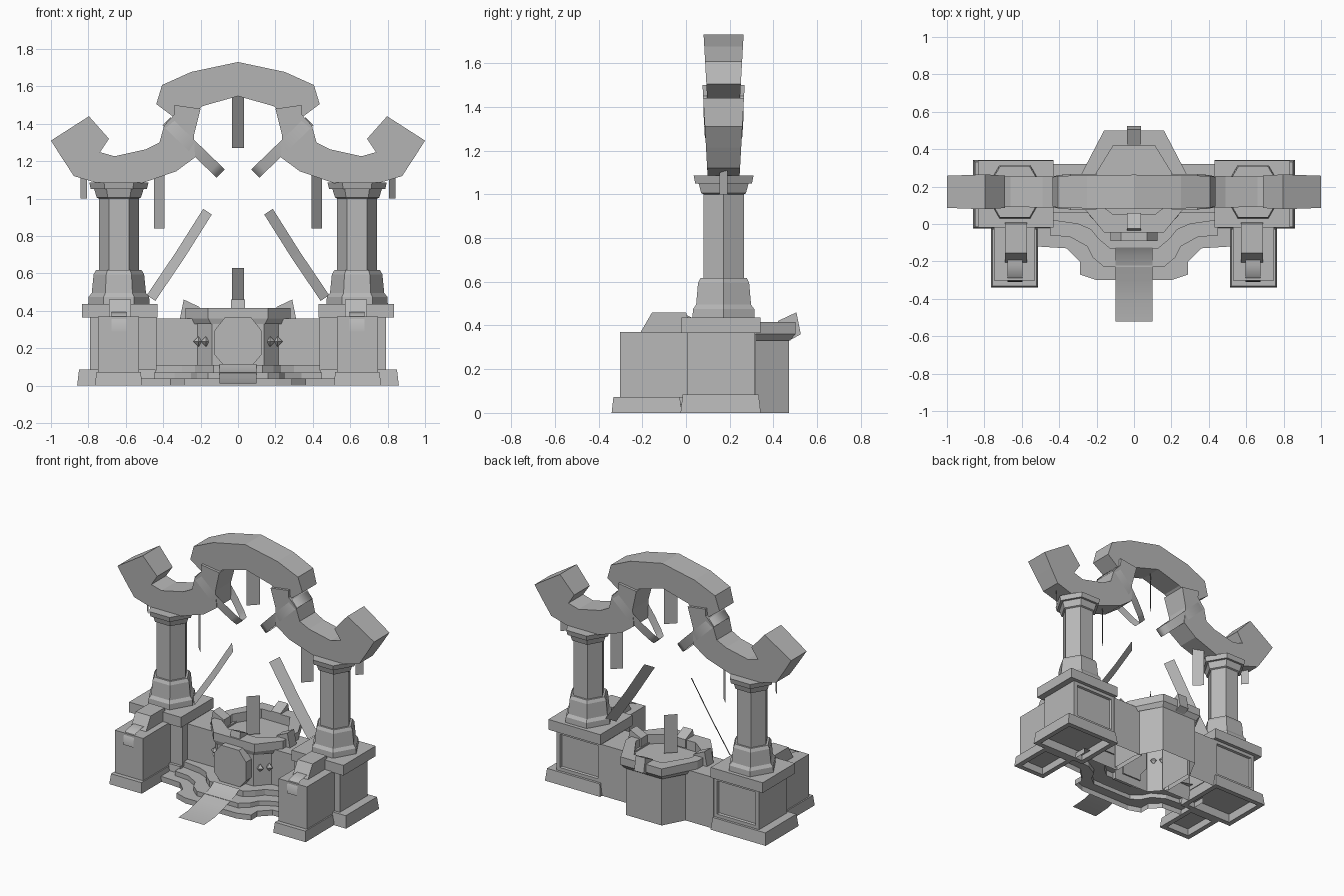
import bpy, bmesh, math
from mathutils import Vector

cube = bpy.data.objects.get("Cube")
if cube:
    bpy.data.objects.remove(cube, do_unlink=True)

stone = bpy.data.materials.new("grey_stone")
stone.use_nodes = True
GREY = (0.48, 0.48, 0.48, 1)
stone.diffuse_color = GREY
stone.node_tree.nodes["Principled BSDF"].inputs["Base Color"].default_value = GREY

CY = 0.172  # depth of the column and arch axis
SIDES = ((1, "left"), (-1, "right"))


def finish(name, bm, smooth=False):
    mesh = bpy.data.meshes.new(name)
    bm.to_mesh(mesh)
    bm.free()
    mesh.materials.append(stone)
    ob = bpy.data.objects.new(name, mesh)
    bpy.context.collection.objects.link(ob)
    if smooth:
        for p in mesh.polygons:
            p.use_smooth = True
    return ob


def loft(name, rings, bottom=True, top=True, closed=True, smooth=False, panels=(), hollow=0):
    """Skin matching rings of points; optionally recess side panels and the underside."""
    bm = bmesh.new()
    vr = [[bm.verts.new(p) for p in ring] for ring in rings]
    n = len(vr[0])
    for a, b in zip(vr, vr[1:]):
        for i in range(n if closed else n - 1):
            j = (i + 1) % n
            bm.faces.new((a[i], a[j], b[j], b[i]))
    if bottom:
        bm.faces.new(vr[0][::-1])
    if top:
        bm.faces.new(vr[-1])
    bmesh.ops.recalc_face_normals(bm, faces=bm.faces)
    for d in panels:
        faces = [f for f in bm.faces if f.normal.dot(Vector(d)) > 0.9]
        bmesh.ops.inset_individual(bm, faces=faces, thickness=0.04)
        bmesh.ops.inset_individual(bm, faces=faces, thickness=0.006, depth=-0.015)
    if hollow:
        faces = [f for f in bm.faces if f.normal.z < -0.9]
        bmesh.ops.inset_individual(bm, faces=faces, thickness=0.05)
        bmesh.ops.inset_individual(bm, faces=faces, thickness=0.002, depth=-hollow)
    return finish(name, bm, smooth)


def rect(x0, x1, y0, y1, z, s=0):
    return [(x0 + s, y0 + s, z), (x1 - s, y0 + s, z), (x1 - s, y1 - s, z), (x0 + s, y1 - s, z)]


def box(name, sx, x0, x1, y0, y1, z0, z1, taper=0, **kw):
    a, b = sorted((sx * x0, sx * x1))
    return loft(name, [rect(a, b, y0, y1, z0), rect(a, b, y0, y1, z1, taper)], **kw)


def mirrored(half, z):
    """Close a half outline (x > 0, front to back) across the middle."""
    return [(x, y, z) for x, y in half] + [(-x, y, z) for x, y in half[::-1]]


def hexagon(cx, r, z):
    angles = [i * math.pi / 3 for i in range(6)]
    return [(cx + r * math.cos(a), CY + r * math.sin(a), z) for a in angles]


def bar(name, sx, pairs, z0):
    """Sweep a section through pairs of edge points; it gets deeper with height above z0."""
    rings = []
    for a, b, c, d in pairs:
        h, k = (.073 + .056 * (z - z0) for z in (b, d))
        rings.append([(sx * a, CY - h, b), (sx * a, CY + h, b), (sx * c, CY + k, d), (sx * c, CY - k, d)])
    return loft(name, rings)


def cloth(name, centres, w, smooth=False):
    w = Vector(w)
    return loft(name, [[Vector(c) - w, Vector(c) + w] for c in centres],
                bottom=False, top=False, closed=False, smooth=smooth)


# Arch crown
crown = [(0, 1.73, 0, 1.548), (.25, 1.677, .19, 1.494),
         (.406, 1.607, .24, 1.455), (.437, 1.505, .35, 1.44)]
bar("arch_crown", 1, [(-a, b, -c, d) for a, b, c, d in crown[:0:-1]] + crown, 1.4)

for sx, side in SIDES:
    # Curled arch arm
    bar(f"arch_arm_{side}", sx, [
        (1, 1.31, .797, 1.44), (.94, 1.215, .69, 1.32), (.877, 1.12, .738, 1.248),
        (.76, 1.085, .66, 1.226), (.52, 1.08, .49, 1.264), (.33, 1.146, .42, 1.3),
        (.23, 1.22, .395, 1.39), (.235, 1.34, .34, 1.45), (.2, 1.48, .34, 1.5)], 1.08)

    # Strap looped round the arm
    half = [(0, .025), (.12, .045), (.35, .07), (.55, .086), (.93, .092), (1, .08)]
    path = half + [(t, -y) for t, y in half[::-1]]
    edges = [[(sx * (.092 + .29 * t + o), CY + y, 1.133 + .28 * t - o) for t, y in path]
             for o in (-.022, .022)]
    loft(f"strap_{side}", edges, bottom=False, top=False, smooth=True)

    # Hexagonal column with stepped base and capital
    profile = [(.435, .164), (.475, .162), (.495, .145), (.595, .135), (.617, .122), (.617, .107),
               (1.0, .107), (1.005, .118), (1.05, .132), (1.05, .15), (1.085, .158)]
    loft(f"column_{side}", [hexagon(sx * .637, r, z) for z, r in profile])

    # Plinth with a recessed back panel
    box(f"plinth_base_{side}", sx, .43, .86, -.025, .342, 0, .085, .01, hollow=.06)
    box(f"plinth_body_{side}", sx, .435, .79, .005, .315, .08, .37, panels=((0, 1, 0),))
    box(f"plinth_slab_{side}", sx, .43, .835, -.02, .34, .365, .437)

    # Front pedestal with sloped cap and draped scroll
    box(f"pedestal_base_{side}", sx, .512, .765, -.34, -.02, 0, .072, .008, hollow=.05)
    box(f"pedestal_body_{side}", sx, .528, .748, -.302, .01, .07, .37)
    cap = [(-.21, .365), (-.155, .46), (.0, .46), (.03, .365)]
    loft(f"pedestal_cap_{side}", [[(sx * x, y, z) for y, z in cap] for x in (.572, .69)])
    drape = [(-.155, .395), (-.22, .392), (-.28, .38), (-.307, .35), (-.31, .29)]
    cloth(f"pedestal_scroll_{side}", [(sx * .637, y, z) for y, z in drape], (.04, 0, 0), True)

    # Low wall between plinth and well
    box(f"wall_{side}", sx, .2, .44, .06, .32, 0, .36, bottom=False)

    # Hanging and wind-blown ribbons
    cloth(f"long_ribbon_{side}", [(sx * .42, CY, z) for z in (.84, 1.13)], (.028, sx * .028, 0))
    cloth(f"short_ribbon_{side}", [(sx * .825, CY, z) for z in (1.0, 1.13)], (.018, sx * .018, 0))
    cloth(f"blown_ribbon_{side}", [(sx * .163, CY, .93), (sx * .308, CY, .7), (sx * .465, CY, .468)],
          (sx * .023, .026, .015))

    # Pair of studs on the well
    bm = bmesh.new()
    for k in (0, 1):
        c = Vector((sx * (.172 + .04 * k), .0 + .045 * k, .235))
        before = set(bm.verts)
        bmesh.ops.create_uvsphere(bm, u_segments=4, v_segments=2, radius=.027)
        bmesh.ops.translate(bm, verts=[v for v in bm.verts if v not in before], vec=c)
    finish(f"studs_{side}", bm)

# Middle ribbons
cloth("crown_ribbon", [(0, CY, 1.27), (0, CY, 1.57)], (.031, .031, 0))
cloth("well_ribbon", [(0, CY, .36), (0, CY, .63)], (.031, .031, 0))

# Well drum, open underneath, and hollow rim
drum = [(.14, -.03), (.235, .08), (.235, .29), (.14, .47)]
loft("well_drum", [mirrored(drum, z) for z in (0, .345)], bottom=False)
lower = [(.145, -.035), (.25, .08), (.25, .29), (.145, .475)]
outer = [(.16, -.045), (.28, .1), (.28, .27), (.16, .5)]
inner = [(.11, .05), (.215, .13), (.215, .25), (.11, .42)]
loft("well_rim", [mirrored(p, z) for p, z in
                  ((lower, .33), (outer, .36), (outer, .415), (inner, .415), (inner, .35))], bottom=False)

# Flared clips on the four sides of the rim
for name, origin, d in (("front", (0, .06), (0, -1)), ("back", (0, .42), (0, 1)),
                        ("left", (.205, CY), (1, 0)), ("right", (-.205, CY), (-1, 0))):
    clip = [(0, .36), (0, .42), (.085, .46), (.105, .36), (.06, .335)]
    loft(f"clip_{name}", [[(origin[0] + d[0] * r - d[1] * s, origin[1] + d[1] * r + d[0] * s, z)
                           for r, z in clip] for s in (-.037, .037)])

# Octagonal shield on the front of the well
shield = [(.07, .1), (.125, .165), (.125, .295), (.07, .365)]
outline = shield + [(-x, z) for x, z in shield[::-1]]
loft("shield", [[(x, y, z) for x, z in outline] for y in (-.02, -.09)])
box("shield_foot", 1, -.075, .075, -.13, -.02, .06, .11)

# Steps as one folded skin, widest at the bottom and meeting the drum at the top
low = [(.1, -.3), (.2, -.3), (.29, -.27), (.29, -.2), (.36, -.13), (.52, -.12), (.52, .1)]
mid = [(.1, -.23), (.16, -.23), (.22, -.18), (.25, -.12), (.34, -.07), (.45, -.06), (.45, .1)]
high = [(.08, -.13), (.13, -.13), (.19, -.08), (.23, -.03), (.3, .0), (.44, .02), (.44, .1)]
meet = [(.08, -.03), (.14, -.03), (.17, .0), (.2, .04), (.235, .07), (.35, .07), (.44, .1)]
skin = [[(x, y, z) for x, y in half[::-1]] + [(-x, y, z) for x, y in half]
        for half, z in ((low, 0), (low, .038), (mid, .038), (mid, .07),
                        (high, .07), (high, .11), (meet, .11))]
loft("steps", skin, bottom=False, top=False, closed=False)

# Carpet running down the steps
run = [(-.125, .115), (-.17, .085), (-.23, .068), (-.3, .045), (-.4, .02), (-.52, .012)]
cloth("carpet", [(0, y, z) for y, z in run], (.1, 0, 0), True)
